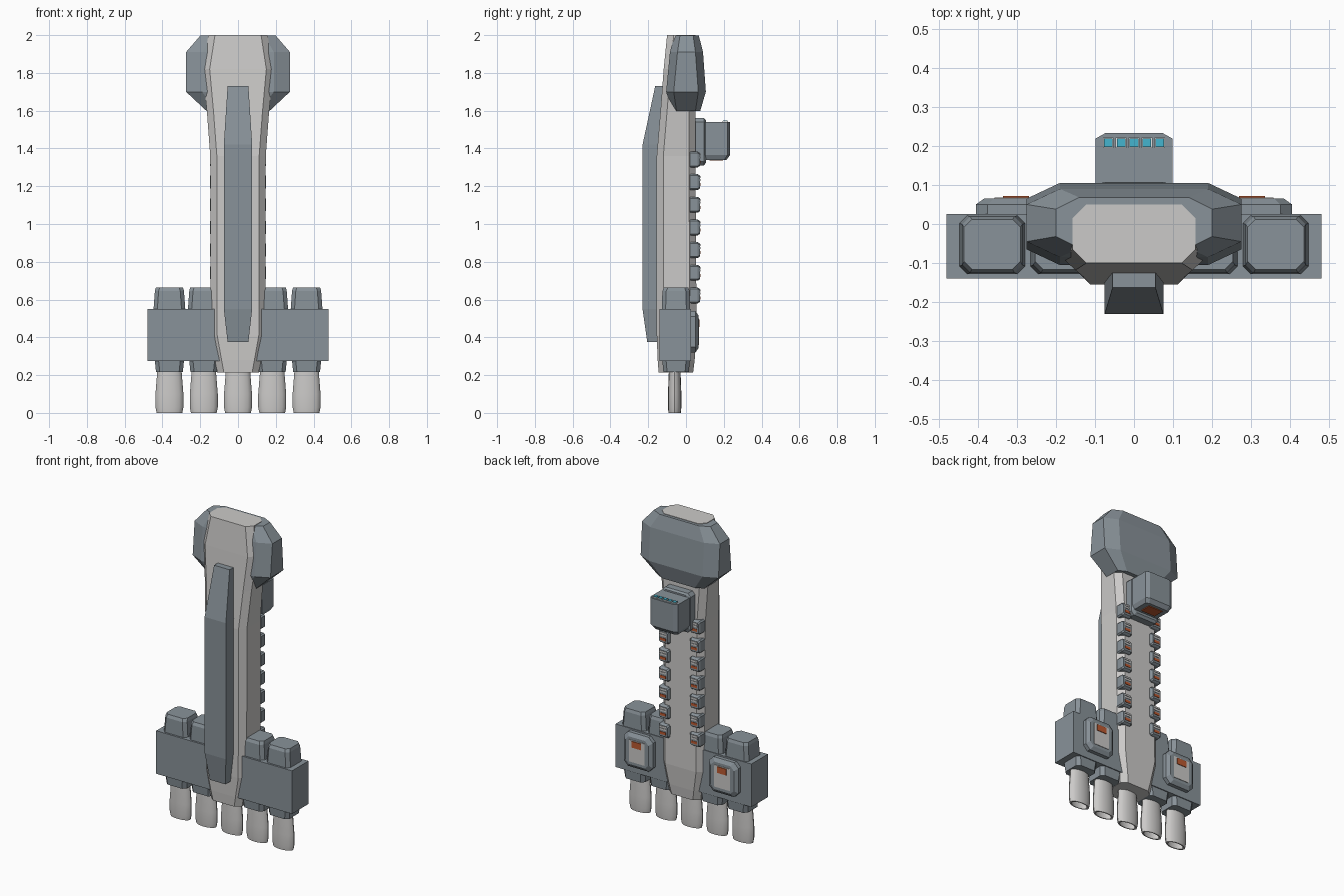
import bpy, bmesh, math


def material(name, rgb):
    m = bpy.data.materials.new(name)
    m.diffuse_color = (*rgb, 1)
    return m


LIGHT = material("light grey hull", (0.60, 0.59, 0.58))
ARMOUR = material("blue grey armour", (0.25, 0.29, 0.32))
ORANGE = material("orange", (0.50, 0.10, 0.03))
CYAN = material("cyan glass", (0.06, 0.46, 0.62))
WHITE = material("pale frame", (0.75, 0.78, 0.78))


def finish(name, bm, mat):
    bmesh.ops.recalc_face_normals(bm, faces=bm.faces)
    me = bpy.data.meshes.new(name)
    bm.to_mesh(me)
    bm.free()
    me.materials.append(mat)
    ob = bpy.data.objects.new(name, me)
    bpy.context.collection.objects.link(ob)
    return ob


def octagon(hx, y0, y1, cx, cy):
    """Rectangle with cut corners, from y0 to y1."""
    return [(-hx + cx, y0), (hx - cx, y0), (hx, y0 + cy), (hx, y1 - cy),
            (hx - cx, y1), (-hx + cx, y1), (-hx, y1 - cy), (-hx, y0 + cy)]


def bridge_rings(bm, rings, closed=False):
    n = len(rings[0])
    for a, b in zip(rings, rings[1:] + (rings[:1] if closed else [])):
        for i in range(n):
            j = (i + 1) % n
            bm.faces.new((a[i], a[j], b[j], b[i]))
    if not closed:
        bm.faces.new(rings[0])
        bm.faces.new(rings[-1])


def loft(name, sections, mat, x=0, axis="z"):
    """Sections are (position, half width, low, high, corner x, corner y)."""
    bm = bmesh.new()
    rings = []
    for p, *s in sections:
        pts = octagon(*s)
        rings.append([bm.verts.new((x + u, v, p) if axis == "z" else (x + u, p, v))
                      for u, v in pts])
    bridge_rings(bm, rings)
    return finish(name, bm, mat)


def box(name, x0, x1, y0, y1, z0, z1, mat):
    bm = bmesh.new()
    bmesh.ops.create_cube(bm, size=1)
    for v in bm.verts:
        v.co = ((x0 + x1) / 2 + v.co.x * (x1 - x0),
                (y0 + y1) / 2 + v.co.y * (y1 - y0),
                (z0 + z1) / 2 + v.co.z * (z1 - z0))
    return finish(name, bm, mat)


# Long central hull
loft("hull", [
    (0.215, 0.11, -0.145, 0.038, 0.035, 0.03),
    (0.28, 0.122, -0.15, 0.046, 0.035, 0.03),
    (0.41, 0.145, -0.155, 0.056, 0.035, 0.035),
    (1.36, 0.147, -0.155, 0.05, 0.035, 0.035),
    (1.60, 0.165, -0.135, 0.05, 0.035, 0.035),
    (1.82, 0.188, -0.118, 0.05, 0.038, 0.035),
    (2.0, 0.157, -0.10, 0.05, 0.035, 0.035)], LIGHT)

# Wide armoured head
loft("head", [
    (1.597, 0.165, -0.075, 0.075, 0.05, 0.025),
    (1.70, 0.275, -0.105, 0.105, 0.085, 0.04),
    (1.91, 0.275, -0.085, 0.09, 0.085, 0.04),
    (1.997, 0.20, -0.062, 0.068, 0.06, 0.03)], ARMOUR)

# Raised keel on the front
bm = bmesh.new()
rings = []
for z, hx, y in ((0.375, 0.055, -0.205), (0.55, 0.075, -0.23),
                 (1.42, 0.075, -0.23), (1.73, 0.055, -0.163)):
    rings.append([bm.verts.new(c) for c in
                  ((-hx, y, z), (hx, y, z), (hx, -0.115, z), (-hx, -0.115, z))])
bridge_rings(bm, rings)
finish("keel", bm, ARMOUR)

# Engine crossbar with four engine blocks through it
box("crossbar", -0.48, 0.48, -0.14, 0.026, 0.275, 0.55, ARMOUR)
for x in (-0.363, -0.181, 0.181, 0.363):
    loft("engine_block", [
        (0.216, 0.071, -0.12, 0.015, 0.02, 0.02),
        (0.275, 0.077, -0.125, 0.02, 0.02, 0.02),
        (0.55, 0.084, -0.128, 0.022, 0.02, 0.02),
        (0.645, 0.077, -0.125, 0.019, 0.02, 0.02),
        (0.664, 0.072, -0.116, 0.012, 0.02, 0.02)], ARMOUR, x)


# Hollow flattened nozzles
def nozzle(x):
    bm = bmesh.new()
    rings = []
    for z, r in ((0.225, 0.064), (0.10, 0.074), (0.03, 0.074), (0.0, 0.068),
                 (0.0, 0.056), (0.18, 0.050)):
        rings.append([bm.verts.new((x + r * math.cos(t), -0.06 + 0.48 * r * math.sin(t), z))
                      for t in (math.tau * k / 16 for k in range(16))])
    bridge_rings(bm, rings)
    ob = finish("nozzle", bm, LIGHT)
    for p in ob.data.polygons:
        p.use_smooth = len(p.vertices) == 4
    ob.data.set_sharp_from_angle(angle=math.radians(35))


for x in (-0.363, -0.181, 0, 0.181, 0.363):
    nozzle(x)

# Bridge on the back: mounting plate, cabin, windows and belly panel
loft("bridge_mount", [
    (0.04, 0.10, 1.31, 1.56, 0.02, 0.02),
    (0.095, 0.10, 1.31, 1.56, 0.02, 0.02),
    (0.106, 0.09, 1.325, 1.55, 0.02, 0.02)], ARMOUR, axis="y")
loft("bridge_cabin", [
    (1.34, 0.085, 0.09, 0.215, 0.02, 0.012),
    (1.365, 0.098, 0.09, 0.233, 0.025, 0.014),
    (1.54, 0.098, 0.09, 0.233, 0.025, 0.014)], ARMOUR)
for i in range(5):
    x = (i - 2) * 0.033
    box("window_frame", x - 0.014, x + 0.014, 0.194, 0.222, 1.538, 1.545, WHITE)
    box("window", x - 0.011, x + 0.011, 0.197, 0.219, 1.543, 1.549, CYAN)
box("belly_panel", -0.05, 0.05, 0.125, 0.195, 1.335, 1.342, ORANGE)

for s in (-1, 1):
    # Rows of vents down the back edges
    for i in range(7):
        x, z = s * 0.11, 0.622 + i * 0.12
        loft("vent", [
            (0.02, 0.037, z - 0.042, z + 0.042, 0.008, 0.008),
            (0.062, 0.037, z - 0.042, z + 0.042, 0.008, 0.008),
            (0.074, 0.030, z - 0.034, z + 0.034, 0.008, 0.008)], ARMOUR, x, "y")
        for k in range(2):
            h = z + 0.006 + k * 0.015
            box("vent_slat", x - 0.022, x + 0.022, 0.072, 0.077, h, h + 0.010, LIGHT)
        box("vent_light", x - 0.020, x + 0.020, 0.072, 0.077, z - 0.022, z - 0.006, ORANGE)

    # Hatches on the back of the crossbar
    x = s * 0.302
    loft("hatch", [
        (0.02, 0.103, 0.32, 0.54, 0.03, 0.03),
        (0.05, 0.103, 0.32, 0.54, 0.03, 0.03),
        (0.065, 0.082, 0.342, 0.518, 0.025, 0.025)], ARMOUR, x, "y")
    box("hatch_plate", x - 0.055, x + 0.055, 0.062, 0.068, 0.36, 0.50, LIGHT)
    box("hatch_marker", x - 0.033, x + 0.033, 0.064, 0.072, 0.455, 0.495, ORANGE)
